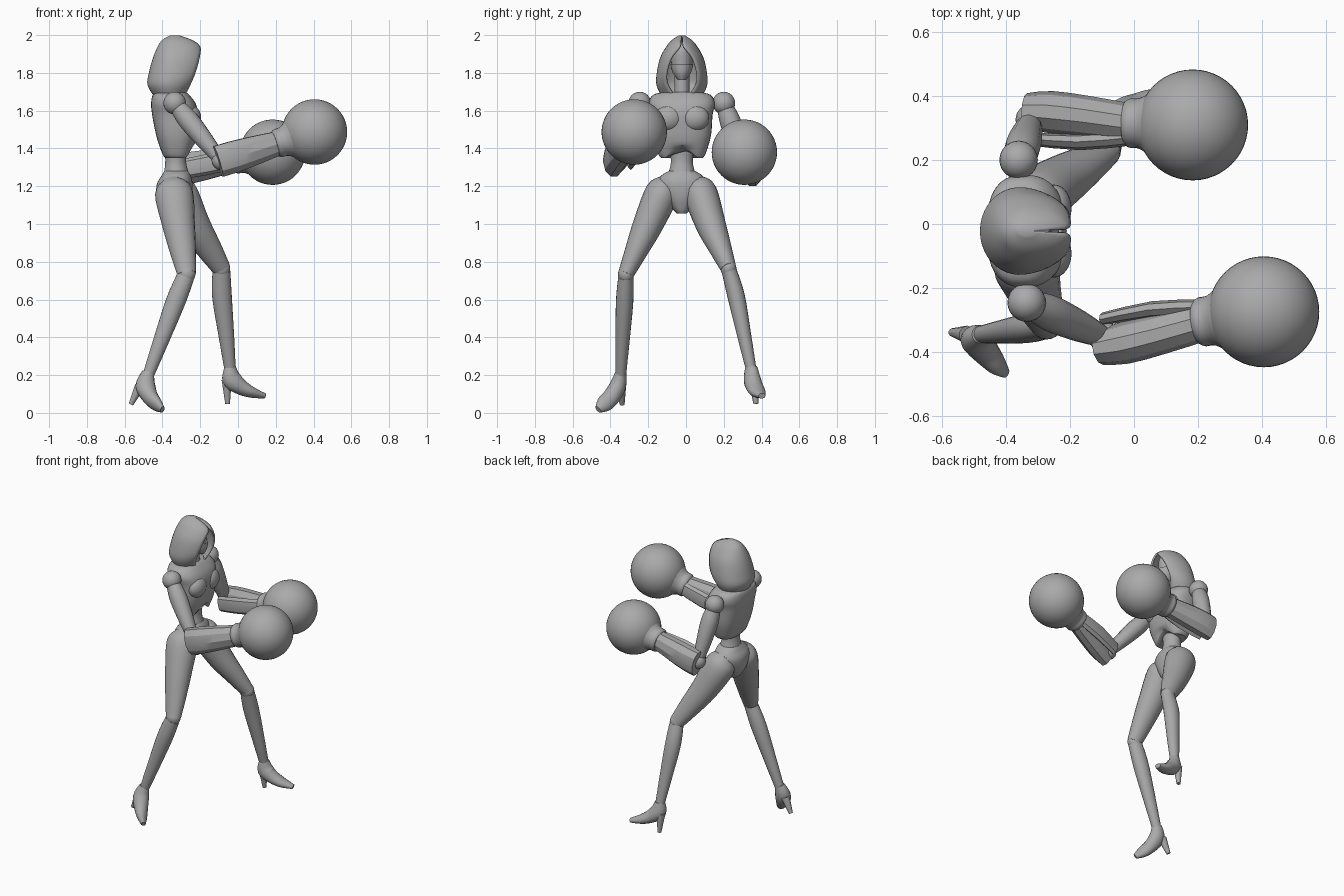
import bpy, bmesh, math
from mathutils import Vector

cube = bpy.data.objects.get("Cube")
if cube:
    bpy.data.objects.remove(cube, do_unlink=True)

grey = bpy.data.materials.new("plain grey")
grey.use_nodes = True
TONE = (0.4, 0.4, 0.4, 1)
grey.diffuse_color = TONE
grey.node_tree.nodes["Principled BSDF"].inputs["Base Color"].default_value = TONE
MID_Y = -0.022


def finish(name, bm, angle=40):
    bmesh.ops.recalc_face_normals(bm, faces=bm.faces)
    mesh = bpy.data.meshes.new(name)
    bm.to_mesh(mesh)
    bm.free()
    mesh.materials.append(grey)
    obj = bpy.data.objects.new(name, mesh)
    bpy.context.collection.objects.link(obj)
    bpy.ops.object.select_all(action='DESELECT')
    obj.select_set(True)
    bpy.context.view_layer.objects.active = obj
    bpy.ops.object.shade_smooth_by_angle(angle=math.radians(angle))
    return obj


def refine(rows, steps=4):
    """Catmull-Rom interpolation of rows of numbers."""
    rows = [Vector(r) for r in rows]
    ext = [rows[0]] + rows + [rows[-1]]
    out = []
    for a, b, c, d in zip(ext, ext[1:], ext[2:], ext[3:]):
        for i in range(steps):
            t = i / steps
            out.append(0.5 * (2 * b + (c - a) * t + (2 * a - 5 * b + 4 * c - d) * t * t
                              + (3 * b - a - 3 * c + d) * t ** 3))
    return out + [rows[-1]]


def skin(bm, rings, closed=True, caps=True):
    loops = [[bm.verts.new(p) for p in ring] for ring in rings]
    n = len(loops[0])
    for lo, hi in zip(loops, loops[1:]):
        for i in range(n if closed else n - 1):
            j = (i + 1) % n
            bm.faces.new((lo[i], lo[j], hi[j], hi[i]))
    if caps:
        bm.faces.new(loops[0])
        bm.faces.new(loops[-1])
    return loops


def body(name, rows, power=2.4, shape=None):
    """Upright loft; each row is z, back x, front x, half width."""
    rings = []
    for z, back, front, half in refine(rows):
        ring = []
        for k in range(32):
            a = math.tau * k / 32
            c, s = math.cos(a), math.sin(a)
            p = Vector(((back + front) / 2 + (front - back) / 2 * math.copysign(abs(c) ** (2 / power), c),
                        MID_Y + half * math.copysign(abs(s) ** (2 / power), s), z))
            ring.append(shape(p) if shape else p)
        rings.append(ring)
    bm = bmesh.new()
    skin(bm, rings)
    return finish(name, bm)


def limb(name, rows, sides=20, steps=4, angle=40):
    """Loft along a path; each row is x, y, z, side radius, upper radius."""
    rows = refine(rows, steps)
    centres = [Vector(r[:3]) for r in rows]
    axis_all = (centres[-1] - centres[0]).normalized()
    ref = Vector((0, 0, 1)) if abs(axis_all.z) < 0.75 else Vector((1, 0, 0))
    rings = []
    for i, r in enumerate(rows):
        axis = (centres[min(i + 1, len(rows) - 1)] - centres[max(i - 1, 0)]).normalized()
        side = axis.cross(ref).normalized()
        up = side.cross(axis)
        rings.append([centres[i] + side * r[3] * math.cos(a) + up * r[4] * math.sin(a)
                      for a in (math.tau * k / sides for k in range(sides))])
    bm = bmesh.new()
    skin(bm, rings)
    return finish(name, bm, angle)


def ball(name, centre, size, segments=32):
    bm = bmesh.new()
    bmesh.ops.create_uvsphere(bm, u_segments=segments, v_segments=segments // 2, radius=1)
    size = size if isinstance(size, tuple) else (size,) * 3
    bmesh.ops.scale(bm, vec=size, verts=bm.verts)
    bmesh.ops.translate(bm, vec=centre, verts=bm.verts)
    return finish(name, bm)


# Hood: open in front, thin shell; z, back, middle, edge x, half width, opening
hood_rows = [(1.998, -.36, -.335, -.31, .016, .002), (1.975, -.4, -.335, -.245, .052, .004),
             (1.94, -.425, -.335, -.2, .082, .012), (1.88, -.45, -.34, -.203, .115, .06),
             (1.8, -.472, -.35, -.225, .133, .085), (1.74, -.48, -.36, -.25, .135, .08),
             (1.69, -.455, -.36, -.275, .115, .05), (1.66, -.43, -.36, -.29, .09, .02)]
rings = []
for z, back, mid, edge, half, gap in refine(hood_rows):
    g = math.asin(gap / half)
    ring = []
    for k in range(33):
        a = g + (math.tau - 2 * g) * k / 32
        reach = (edge - mid) / math.cos(g) if math.cos(a) > 0 else mid - back
        ring.append(Vector((mid + reach * math.cos(a), MID_Y + half * math.sin(a), z)))
    rings.append(ring)
bm = bmesh.new()
loops = skin(bm, rings, closed=False, caps=False)
bm.faces.new(loops[0])
hood = finish("hood", bm)
shell = hood.modifiers.new("thickness", 'SOLIDIFY')
shell.thickness = 0.012

# Face, mask and neck
body("face", [(1.765, -.31, -.25, .018), (1.8, -.36, -.24, .043), (1.86, -.38, -.235, .057),
              (1.92, -.38, -.235, .052), (1.96, -.34, -.26, .025)], 2)
body("mask", [(1.762, -.31, -.245, .02), (1.8, -.36, -.228, .048), (1.845, -.37, -.224, .061)], 2)
body("neck", [(1.62, -.39, -.28, .05), (1.7, -.375, -.285, .04), (1.82, -.37, -.29, .04)], 2)


# Torso, with an arch cut into the front of the ribs
def rib_arch(p):
    if p.z < 1.42 and p.x > -.33:
        p.z += .055 * max(0, 1 - abs(p.y - MID_Y) / .085) * (1.42 - p.z) / .06
    return p


body("chest", [(1.35, -.385, -.26, .11), (1.37, -.4, -.25, .125), (1.44, -.425, -.225, .148),
               (1.5, -.44, -.215, .158), (1.58, -.455, -.21, .163), (1.64, -.46, -.225, .175),
               (1.685, -.45, -.26, .15), (1.7, -.42, -.28, .08)], 2.6, rib_arch)
for side, label in ((-1, "front"), (1, "rear")):
    ball(label + "_bust_plate", (-.25, MID_Y + side * .07, 1.56), (.055, .075, .07))
body("waist", [(1.22, -.4, -.255, .09), (1.28, -.39, -.265, .068), (1.34, -.385, -.275, .058),
               (1.44, -.39, -.265, .075)], 2)
body("pelvis", [(1.055, -.37, -.28, .025), (1.08, -.4, -.265, .05), (1.14, -.43, -.245, .095),
                (1.21, -.43, -.24, .13), (1.255, -.405, -.25, .11), (1.28, -.39, -.265, .07)], 2.2)


# Arms: upper arm, split gauntlet, cuff and a round glove
def arm(label, shoulder, elbow, fist, outward):
    s, e, f = Vector(shoulder), Vector(elbow), Vector(fist)
    ball(label + "_shoulder", s, .06, 24)
    way = e - s
    limb(label + "_upper_arm", [(*(s + way * t), a, b) for t, a, b in
         ((.08, .045, .045), (.3, .056, .056), (.65, .05, .048), (.97, .034, .034))], 12)
    ball(label + "_elbow", e, .05, 16)
    aim = f - e
    side = Vector((0, outward, 0))
    limb(label + "_gauntlet", [(*(e + aim * t + side * o), a, b) for t, o, a, b in
         ((-.03, .028, .055, .088), (.12, .026, .066, .088), (.35, .016, .064, .08), (.62, 0, .06, .066))], 10, 2, 28)
    limb(label + "_inner_guard", [(*(e + aim * t - side * o), a, b) for t, o, a, b in
         ((-.01, .06, .02, .05), (.3, .064, .026, .055), (.62, .045, .025, .048))], 8, 2, 28)
    limb(label + "_cuff", [(*(e + aim * t), r, r) for t, r in
         ((.58, .068), (.61, .077), (.66, .078), (.71, .09), (.78, .118))], 28)
    ball(label + "_glove", f, .173, 48)


arm("front", (-.335, -.245, 1.64), (-.09, -.355, 1.335), (.405, -.274, 1.487), -1)
arm("rear", (-.36, .2, 1.64), (-.32, .325, 1.285), (.183, .309, 1.38), 1)


# Legs: thigh, knee, shin and a pointed high-heeled shoe
def leg(label, hip, mid, knee, calf, ankle, foot, spike):
    h, m, k, c, a = (Vector(p) for p in (hip, mid, knee, calf, ankle))
    top = h + (h - m).normalized() * .07
    limb(label + "_thigh", [(*top, .045, .045), (*h, .088, .1), (*m, .08, .087),
                            (*m.lerp(k, .55), .06, .069), (*k, .042, .05)])
    ball(label + "_knee", k, (.047, .042, .05), 20)
    limb(label + "_shin", [(*k.lerp(c, .1), .04, .047), (*c, .046, .052),
                           (*c.lerp(a, .55), .037, .041), (*a, .028, .03)])
    limb(label + "_shoe", [(*p, r, t) for p, r, t in zip(foot, (.029, .044, .046, .043, .02), (.032, .052, .043, .03, .014))], 16)
    limb(label + "_shoe_heel", [(*spike[0], .028, .028), (*spike[1], .013, .013)], 10, 1)


leg("front", (-.34, -.125, 1.17), (-.315, -.2, 1.0), (-.272, -.318, .735), (-.33, -.325, .59),
    (-.475, -.345, .2),
    [(-.475, -.345, .215), (-.49, -.36, .145), (-.465, -.395, .085), (-.43, -.435, .045), (-.4, -.465, .018)],
    [(-.52, -.345, .14), (-.567, -.338, .045)])
leg("rear", (-.32, .075, 1.17), (-.235, .13, 1.0), (-.088, .225, .765), (-.085, .265, .62),
    (-.042, .345, .23),
    [(-.042, .345, .245), (-.033, .35, .18), (.01, .362, .14), (.07, .38, .11), (.142, .402, .09)],
    [(-.06, .358, .175), (-.055, .37, .048)])
